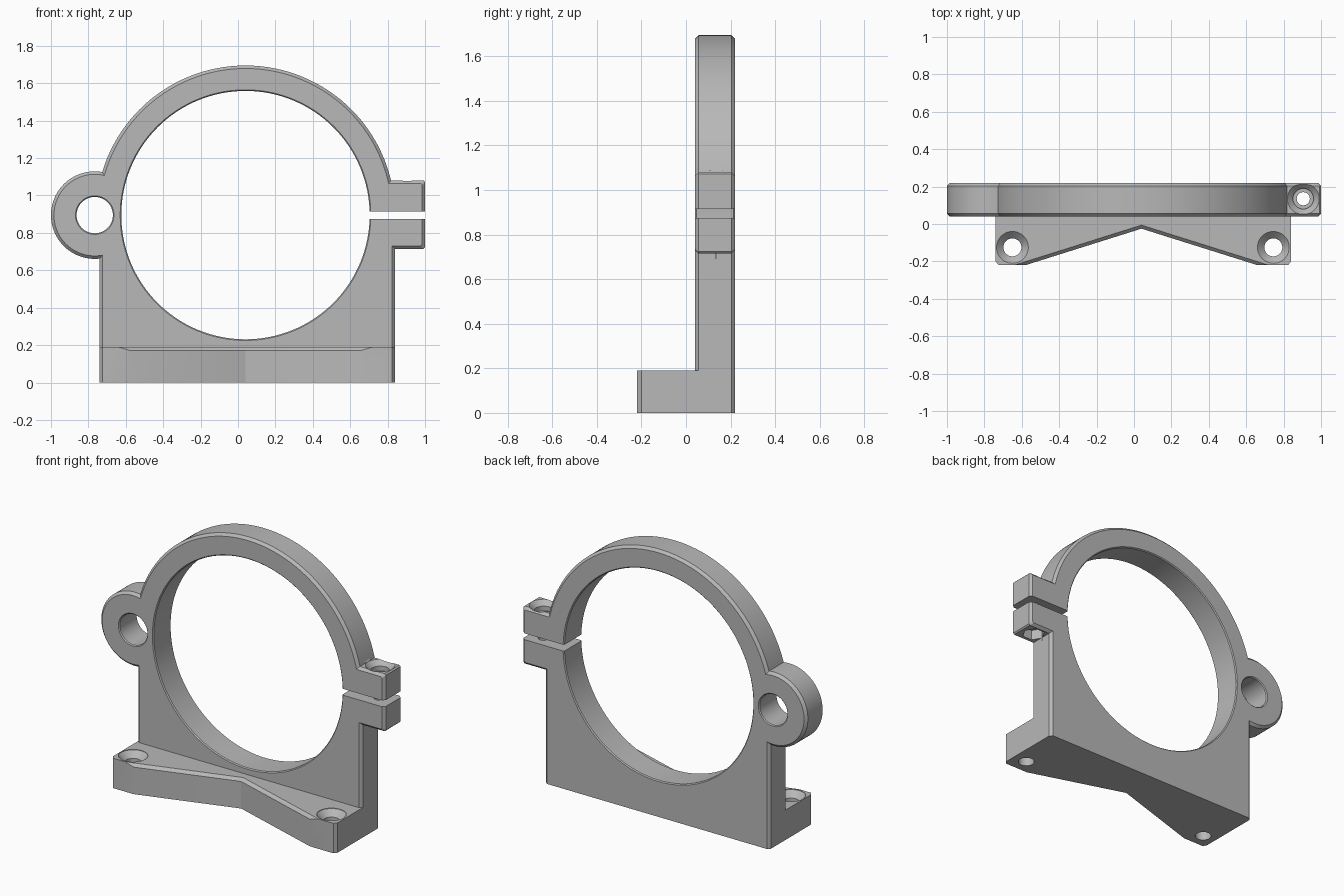
import bpy, bmesh
from math import sin, cos, tau, radians

if "Cube" in bpy.data.objects:
    bpy.data.objects.remove(bpy.data.objects["Cube"])

metal = bpy.data.materials.new("mid_grey")
GREY = (0.48, 0.48, 0.48, 1)
metal.use_nodes = True
metal.diffuse_color = GREY
metal.node_tree.nodes["Principled BSDF"].inputs["Base Color"].default_value = GREY

FRONT, BACK = 0.04, 0.22        # plate thickness
CX, CZ = 0.04, 0.895            # ring centre
LEFT, RIGHT = -0.74, 0.84       # foot width
EDGE = 0.016                    # chamfer size


def finish(name, bm):
    bmesh.ops.recalc_face_normals(bm, faces=bm.faces)
    mesh = bpy.data.meshes.new(name)
    bm.to_mesh(mesh)
    bm.free()
    mesh.materials.append(metal)
    obj = bpy.data.objects.new(name, mesh)
    bpy.context.collection.objects.link(obj)
    return obj


def loft(name, rings):
    """Skin a stack of equal point rings and cap both ends."""
    bm = bmesh.new()
    loops = [[bm.verts.new(p) for p in ring] for ring in rings]
    n = len(loops[0])
    for a, b in zip(loops, loops[1:]):
        for i in range(n):
            j = (i + 1) % n
            bm.faces.new((a[i], a[j], b[j], b[i]))
    bm.faces.new(loops[0])
    bm.faces.new(loops[-1])
    return finish(name, bm)


def turned(name, profile, u, v, axis, n=128):
    """Turn (radius, height) points about the y or z axis."""
    rings = []
    for r, h in profile:
        pts = [(u + r * cos(tau * i / n), v + r * sin(tau * i / n)) for i in range(n)]
        rings.append([(a, h, b) if axis == "Y" else (a, b, h) for a, b in pts])
    return loft(name, rings)


def upright(name, outline, z0, z1):
    return loft(name, [[(x, y, z) for x, y in outline] for z in (z0, z1)])


def clipped(x0, x1, y0, y1, c):
    """Rectangle with cut corners."""
    return [(x0 + c, y0), (x1 - c, y0), (x1, y0 + c), (x1, y1 - c),
            (x1 - c, y1), (x0 + c, y1), (x0, y1 - c), (x0, y0 + c)]


def disc(name, r, x, z):
    return turned(name, [(r - EDGE, FRONT), (r, FRONT + EDGE),
                         (r, BACK - EDGE), (r - EDGE, BACK)], x, z, "Y")


def bore(name, r, c, x, z):
    return turned(name, [(r + 2 * c, FRONT - c), (r, FRONT + c),
                         (r, BACK - c), (r + 2 * c, BACK + c)], x, z, "Y")


def combine(target, others, operation):
    for other in others:
        mod = target.modifiers.new(other.name, "BOOLEAN")
        mod.operation, mod.solver, mod.object = operation, "EXACT", other
        bpy.context.view_layer.objects.active = target
        bpy.ops.object.modifier_apply(modifier=mod.name)
        bpy.data.objects.remove(other)


# Upright plate below the ring
clamp = upright("ring_clamp_bracket", clipped(LEFT, RIGHT, FRONT, BACK, EDGE), 0, CZ)

# Foot with a V notch, its upper notch edges chamfered
foot = upright("foot", [(LEFT, 0.1), (LEFT, -0.2), (LEFT + EDGE, -0.22), (-0.58, -0.22),
                        (CX, -0.025), (0.66, -0.22), (RIGHT - EDGE, -0.22),
                        (RIGHT, -0.2), (RIGHT, 0.1)], 0, 0.19)
bm = bmesh.new()
bm.from_mesh(foot.data)
notch = [e for e in bm.edges if all(v.co.z > 0.1 and abs(v.co.x) < 0.7 for v in e.verts)
         and abs(e.verts[0].co.y - e.verts[1].co.y) > 0.1]
bmesh.ops.bevel(bm, geom=notch, offset=0.018, segments=1, affect="EDGES")
bm.to_mesh(foot.data)
bm.free()

# Clamp ears, chamfered on the front and back outlines
ears = loft("ears", [[(x, y, z) for x, z in clipped(0.77 + c, 1 - c, 0.715 + c, 1.08 - c, 0.008)]
                     for y, c in ((FRONT, EDGE), (FRONT + EDGE, 0),
                                  (BACK - EDGE, 0), (BACK, EDGE))])

# Ring and side eye
HX = -0.766
combine(clamp, [foot, disc("ring", 0.8, CX, CZ), disc("side_eye", 0.234, HX, CZ), ears], "UNION")

# Openings
EX, EY = 0.905, 0.135
cuts = [bore("ring_bore", 0.664, 0.006, CX, CZ),
        bore("eye_bore", 0.097, 0.006, HX, CZ),
        upright("slot", [(0.6, 0), (1.1, 0), (1.1, 0.3), (0.6, 0.3)], 0.875, 0.915),
        turned("clamp_screw_hole", [(0.035, 0.6), (0.035, 1.02), (0.055, 1.02),
                                    (0.055, 1.05), (0.095, 1.09)], EX, EY, "Z", 48),
        turned("nut_pocket", [(0.068, 0.69), (0.068, 0.78)], EX, EY, "Z", 6)]
for side, x in (("right", -0.65), ("left", 0.745)):
    cuts.append(turned(side + "_foot_hole", [(0.048, -0.1), (0.048, 0.15), (0.085, 0.187),
                                             (0.085, 0.3)], x, -0.125, "Z", 64))
combine(clamp, cuts, "DIFFERENCE")

# Smooth curves with crisp edges
bpy.ops.object.select_all(action="DESELECT")
clamp.select_set(True)
bpy.context.view_layer.objects.active = clamp
bpy.ops.object.shade_smooth_by_angle(angle=radians(25))
